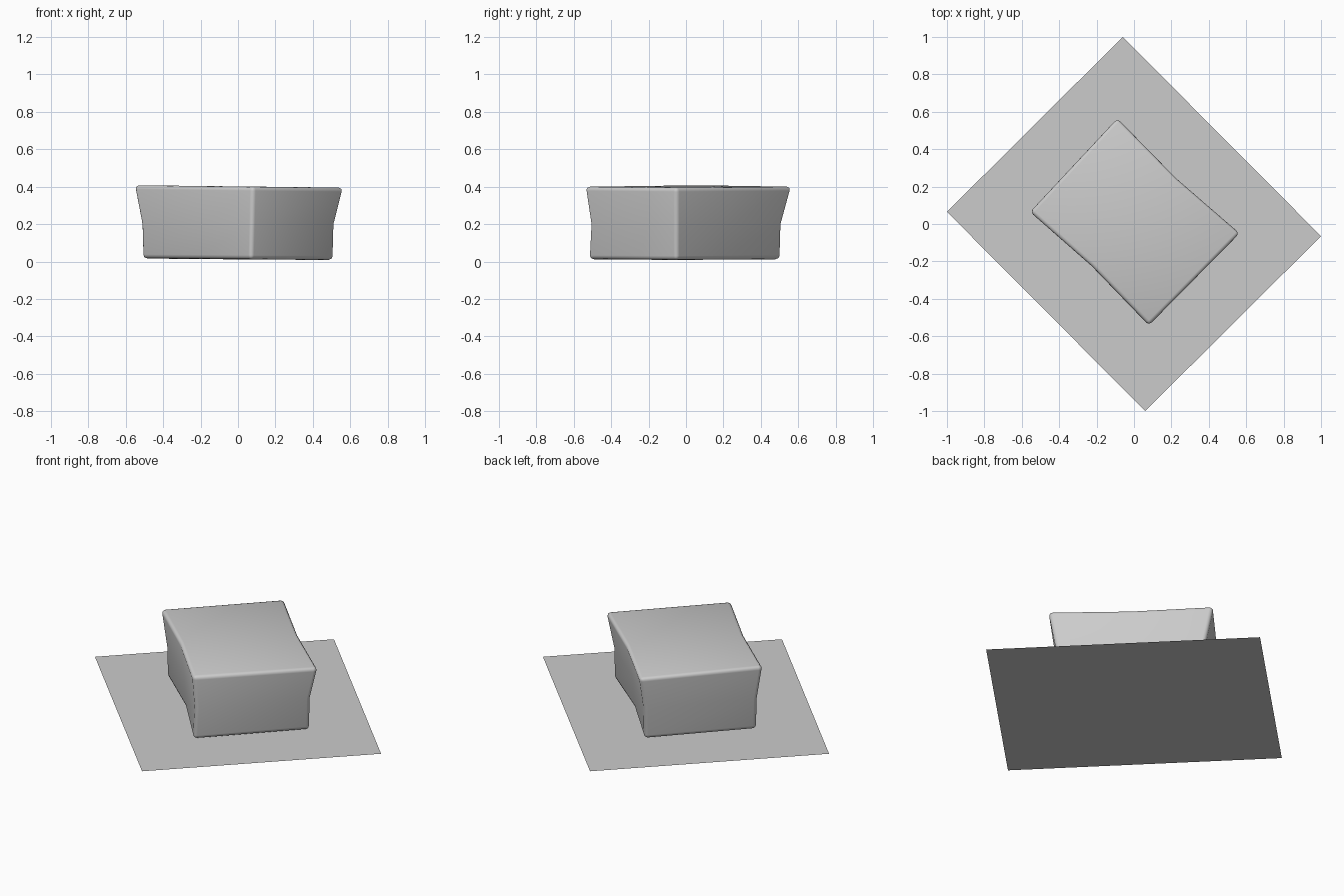
import bpy, bmesh, math
from mathutils import Vector

cube = bpy.data.objects.get("Cube")
if cube:
    bpy.data.objects.remove(cube, do_unlink=True)

# One plain grey for everything
grey = bpy.data.materials.new("plain grey")
grey.use_nodes = True
colour = (0.6, 0.6, 0.6, 1)
grey.diffuse_color = colour
grey.node_tree.nodes["Principled BSDF"].inputs["Base Color"].default_value = colour


def add_object(name, bm):
    bmesh.ops.recalc_face_normals(bm, faces=bm.faces)
    mesh = bpy.data.meshes.new(name)
    bm.to_mesh(mesh)
    bm.free()
    mesh.materials.append(grey)
    obj = bpy.data.objects.new(name, mesh)
    bpy.context.collection.objects.link(obj)
    return obj


# Ground sheet, turned like the block
bm = bmesh.new()
bm.faces.new([bm.verts.new((x, y, 0)) for x, y in
              [(-1, 0.065), (0.06, -1), (1, -0.065), (-0.06, 1)]])
sheet = add_object("ground_sheet", bm)
for face in sheet.data.polygons:
    if face.normal.z < 0:
        sheet.data.flip_normals()

# Block: corners left, front, right, back at each level, and the
# inward pinch at the middle of the two long sides
levels = [
    ([(-0.515, 0.06, 0.016), (0.07, -0.525, 0.012),
      (0.515, -0.05, 0.008), (-0.08, 0.51, 0.012)], 0.03),
    ([(-0.52, 0.06, 0.2), (0.075, -0.515, 0.2),
      (0.52, -0.05, 0.2), (-0.08, 0.515, 0.2)], 0.02),
    ([(-0.56, 0.065, 0.408), (0.08, -0.545, 0.4),
      (0.57, -0.05, 0.395), (-0.09, 0.57, 0.4)], 0.018),
]
inward = Vector((1, 1, 0)).normalized()
bm = bmesh.new()
rings = []
for corners, pinch in levels:
    left, front, right, back = map(Vector, corners)
    points = [left, (left + front) / 2 + inward * pinch, front,
              right, (right + back) / 2 - inward * pinch, back]
    rings.append([bm.verts.new(p) for p in points])
for low, high in zip(rings, rings[1:]):
    for i in range(6):
        j = (i + 1) % 6
        bm.faces.new((low[i], low[j], high[j], high[i]))
for ring in (rings[0], rings[-1]):
    bm.faces.new((ring[0], ring[1], ring[4], ring[5]))
    bm.faces.new((ring[1], ring[2], ring[3], ring[4]))
block = add_object("pinched_block", bm)

# Rounded rims and corners
bevel = block.modifiers.new("rounded_edges", "BEVEL")
bevel.width = 0.022
bevel.segments = 3
bevel.limit_method = "ANGLE"
bevel.angle_limit = math.radians(40)
bpy.context.view_layer.objects.active = block
block.select_set(True)
bpy.ops.object.modifier_apply(modifier=bevel.name)
bpy.ops.object.shade_smooth_by_angle(angle=math.radians(40))
